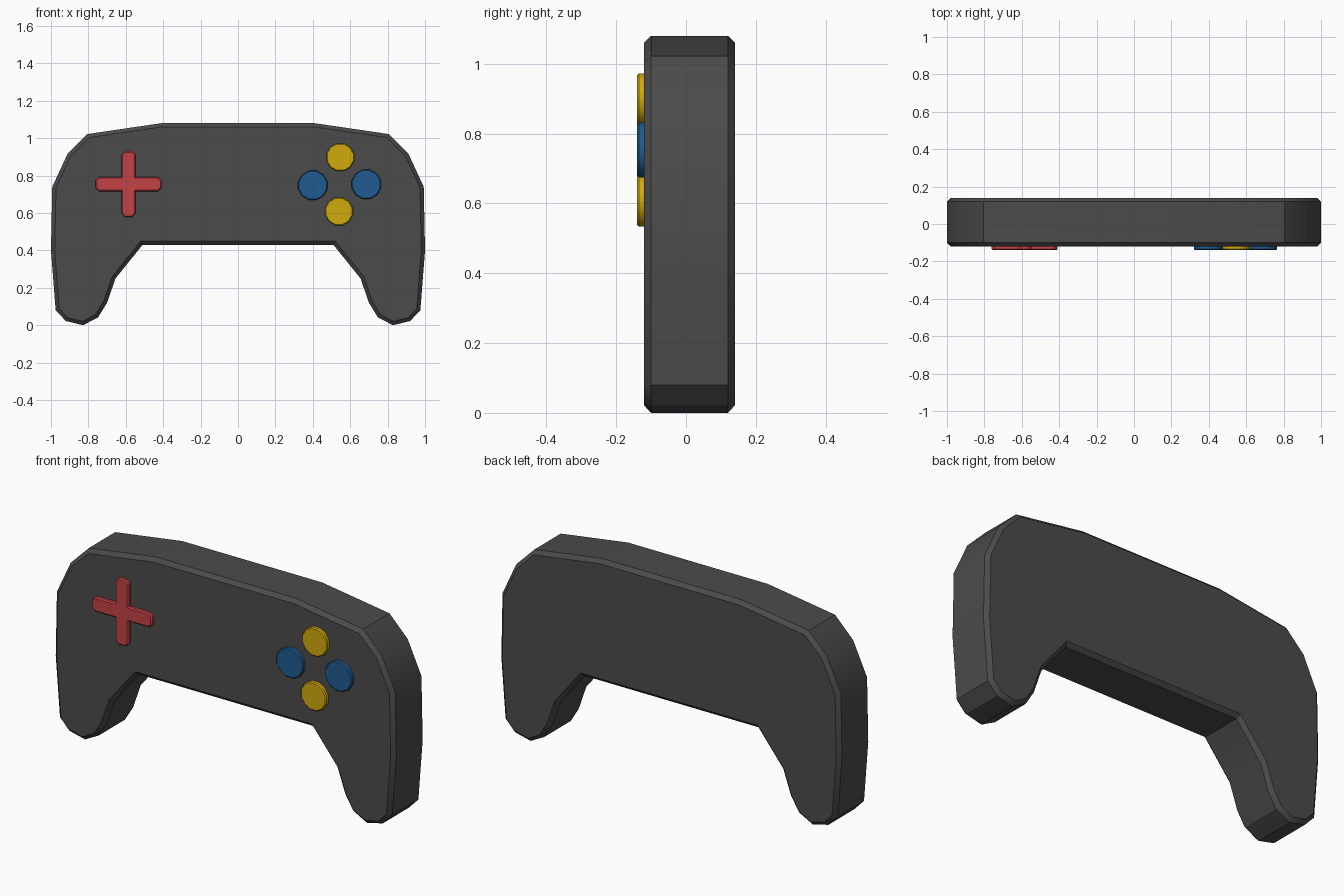
import bpy, bmesh, math

if "Cube" in bpy.data.objects:
    bpy.data.objects.remove(bpy.data.objects["Cube"])


def material(name, color):
    m = bpy.data.materials.new(name)
    m.diffuse_color = (*color, 1)
    m.use_nodes = True
    m.node_tree.nodes["Principled BSDF"].inputs["Base Color"].default_value = m.diffuse_color
    return m


GREY = material("dark grey", (0.07, 0.07, 0.07))
RED = material("red", (0.55, 0.055, 0.06))
YELLOW = material("yellow", (0.64, 0.40, 0.004))
BLUE = material("blue", (0.014, 0.105, 0.28))


def plate(name, outline, y_front, y_back, rim, mat, rim_back=False, angle=30):
    """Extrude an x/z outline along y and chamfer its front (and back) rim."""
    bm = bmesh.new()
    front = bm.faces.new([bm.verts.new((x, y_front, z)) for x, z in outline])
    ext = bmesh.ops.extrude_face_region(bm, geom=[front], use_keep_orig=True)
    for v in ext["geom"]:
        if isinstance(v, bmesh.types.BMVert):
            v.co.y = y_back
    bmesh.ops.recalc_face_normals(bm, faces=bm.faces)
    levels = [y_front] + ([y_back] if rim_back else [])
    edges = [e for e in bm.edges
             if any(all(abs(v.co.y - y) < 1e-5 for v in e.verts) for y in levels)]
    bmesh.ops.bevel(bm, geom=edges, offset=rim, segments=1, affect='EDGES', profile=0.5)
    me = bpy.data.meshes.new(name)
    bm.to_mesh(me)
    bm.free()
    me.materials.append(mat)
    ob = bpy.data.objects.new(name, me)
    bpy.context.collection.objects.link(ob)
    bpy.ops.object.select_all(action='DESELECT')
    ob.select_set(True)
    bpy.context.view_layer.objects.active = ob
    bpy.ops.object.shade_smooth_by_angle(angle=math.radians(angle))
    return ob


# Controller body: right half outline, mirrored to the left
half = [(0.41, 1.08), (0.805, 1.022), (0.912, 0.915), (0.993, 0.74), (1.0, 0.40),
        (0.975, 0.08), (0.92, 0.022), (0.828, 0.0), (0.748, 0.042), (0.70, 0.12),
        (0.655, 0.25), (0.51, 0.43)]
body = half + [(-x, z) for x, z in reversed(half)]
plate("controller_body", body, -0.12, 0.14, 0.02, GREY, rim_back=True)

# Direction pad: one arm outline turned four times
L, W, C = 0.176, 0.038, 0.018
arm = [(W, W), (W, L - C), (W - C, L), (C - W, L), (-W, L - C)]
cross = []
for k in range(4):
    c, s = round(math.cos(k * math.pi / 2)), round(math.sin(k * math.pi / 2))
    cross += [(-0.585 + x * c - z * s, 0.754 + x * s + z * c) for x, z in arm]
plate("direction_pad", cross, -0.14, -0.10, 0.006, RED)

# Round action buttons
for name, cx, cz, r, mat in (("top_button", 0.547, 0.898, 0.077, YELLOW),
                             ("bottom_button", 0.54, 0.608, 0.077, YELLOW),
                             ("left_button", 0.40, 0.748, 0.081, BLUE),
                             ("right_button", 0.686, 0.753, 0.081, BLUE)):
    ring = [(cx + r * math.cos((k + 0.5) * math.pi / 6), cz + r * math.sin((k + 0.5) * math.pi / 6))
            for k in range(12)]
    plate(name, ring, -0.14, -0.10, 0.005, mat, angle=35)
